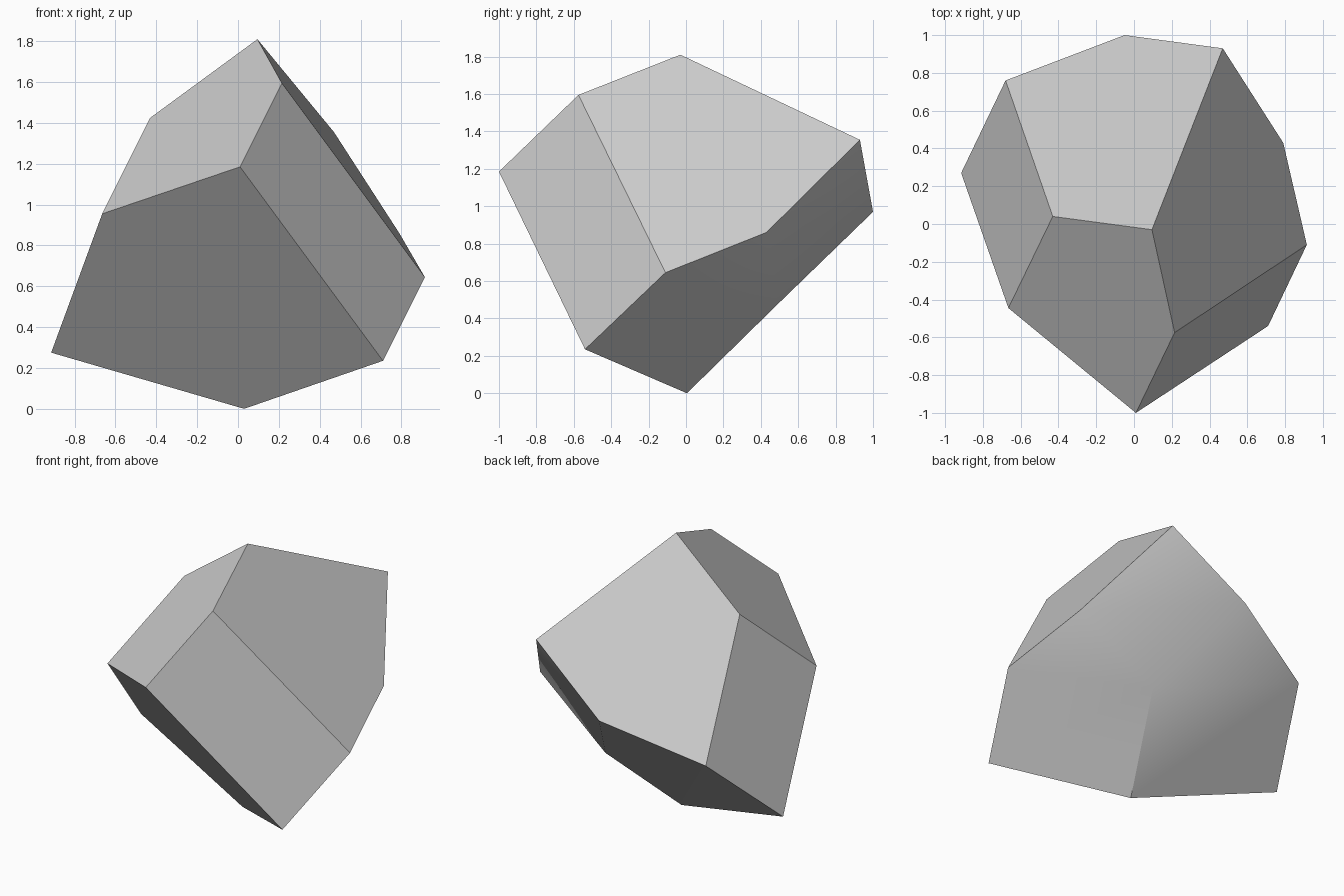
import bpy
import bmesh
import math

# Remove the default cube only
default_cube = bpy.data.objects.get("Cube")
if default_cube:
    bpy.data.objects.remove(default_cube, do_unlink=True)


def flat_material(name, colour):
    """Plain material, matching in the viewport and in a render."""
    material = bpy.data.materials.new(name)
    material.use_nodes = True
    material.diffuse_color = colour
    shader = next(n for n in material.node_tree.nodes if n.type == "BSDF_PRINCIPLED")
    shader.inputs["Base Color"].default_value = colour
    return material


# Corners of the cut stone
corners = {
    "peak": (.095, -.03, 1.81),
    "brow": (.215, -.575, 1.595),
    "nose": (.01, -1, 1.185),
    "shoulder": (-.43, .04, 1.425),
    "cheek": (-.665, -.445, .955),
    "hip": (-.915, .27, .275),
    "foot": (.03, .005, 0),
    "toe": (.71, -.54, .235),
    "side": (.915, -.11, .645),
    "crest": (.47, .93, 1.355),
    "flank": (.79, .43, .86),
    "tail": (-.05, 1, .97),
    "rear": (-.68, .76, .742),
    "belly": (.26, .49, .476),
}

# Facets, each named by its ring of corners
facets = [
    "cheek nose toe foot hip",
    "nose brow side toe",
    "shoulder peak brow nose cheek",
    "peak crest flank side brow",
    "shoulder cheek hip rear",
    "shoulder peak crest tail rear",
    "hip rear tail belly foot",
    "tail crest flank belly",
    "foot belly flank side toe",
]

bm = bmesh.new()
points = {name: bm.verts.new(place) for name, place in corners.items()}
for ring in facets:
    bm.faces.new([points[name] for name in ring.split()])
bmesh.ops.recalc_face_normals(bm, faces=bm.faces)

mesh = bpy.data.meshes.new("faceted_stone")
bm.to_mesh(mesh)
bm.free()
mesh.materials.append(flat_material("stone_grey", (.6, .6, .6, 1)))

stone = bpy.data.objects.new("faceted_stone", mesh)
bpy.context.collection.objects.link(stone)

# Only the shallow underside edge is soft; every other edge stays crisp
bpy.ops.object.select_all(action="DESELECT")
stone.select_set(True)
bpy.context.view_layer.objects.active = stone
bpy.ops.object.shade_smooth_by_angle(angle=math.radians(30))
